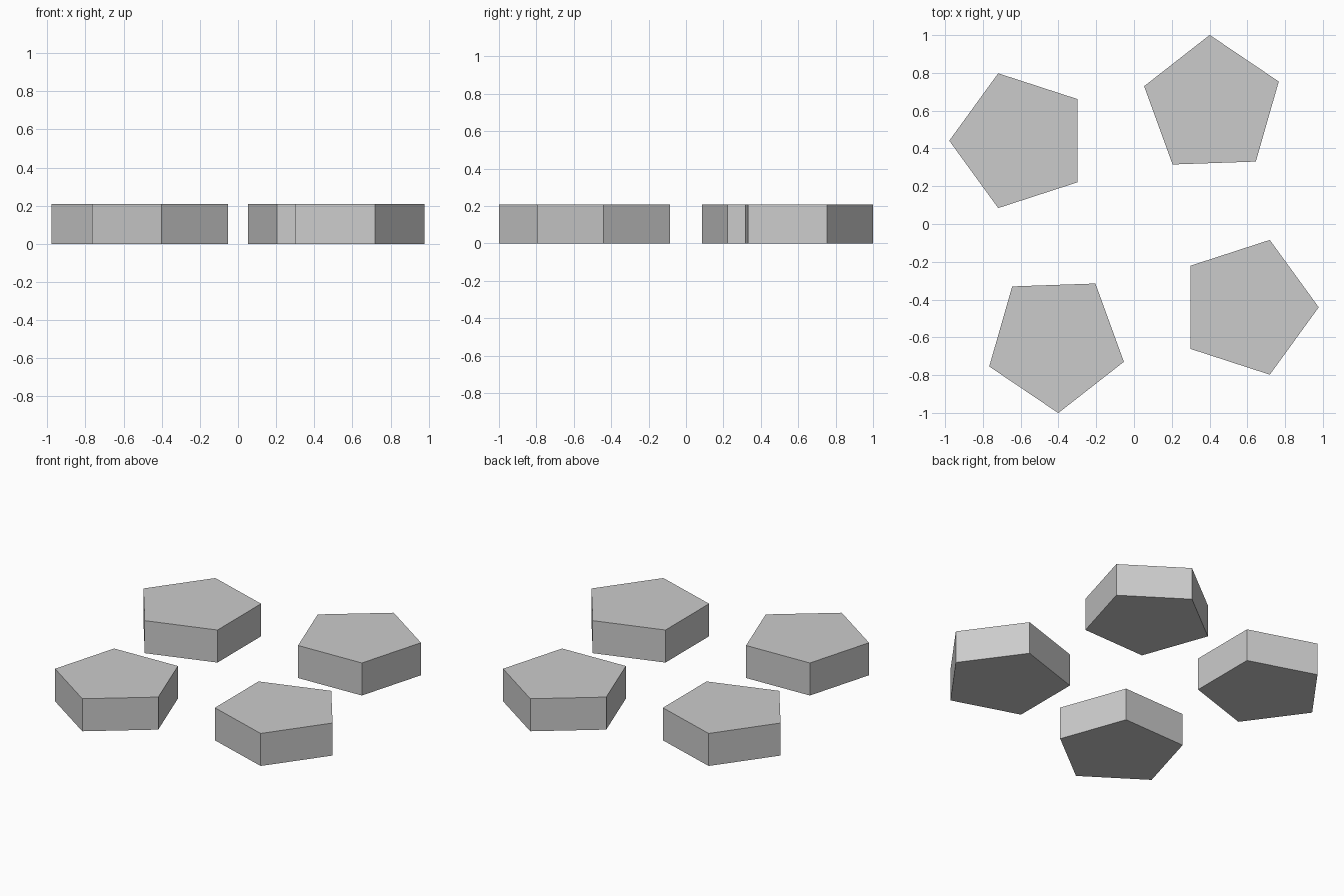
import bpy, bmesh
from math import radians, cos, sin, tau

if "Cube" in bpy.data.objects:
    bpy.data.objects.remove(bpy.data.objects["Cube"])

RADIUS, HEIGHT = 0.375, 0.208


def pentagon_block(name, x, y, angle):
    """Flat-faced five-sided prism with one corner pointing along angle (degrees)."""
    bm = bmesh.new()
    a = radians(angle)
    base = bm.faces.new([bm.verts.new((x + RADIUS * cos(a + i * tau / 5),
                                       y + RADIUS * sin(a + i * tau / 5), 0))
                         for i in range(5)])
    ext = bmesh.ops.extrude_face_region(bm, geom=[base], use_keep_orig=True)
    top = [v for v in ext["geom"] if isinstance(v, bmesh.types.BMVert)]
    bmesh.ops.translate(bm, verts=top, vec=(0, 0, HEIGHT))
    bmesh.ops.recalc_face_normals(bm, faces=bm.faces)
    mesh = bpy.data.meshes.new(name)
    bm.to_mesh(mesh)
    bm.free()
    bpy.context.collection.objects.link(bpy.data.objects.new(name, mesh))


# Two blocks, each repeated by a half turn about the centre
for turn, s, names in ((0, 1, ("right_block", "back_block")),
                       (180, -1, ("left_block", "front_block"))):
    pentagon_block(names[0], 0.603 * s, -0.441 * s, turn)
    pentagon_block(names[1], 0.414 * s, 0.626 * s, 92 + turn)
